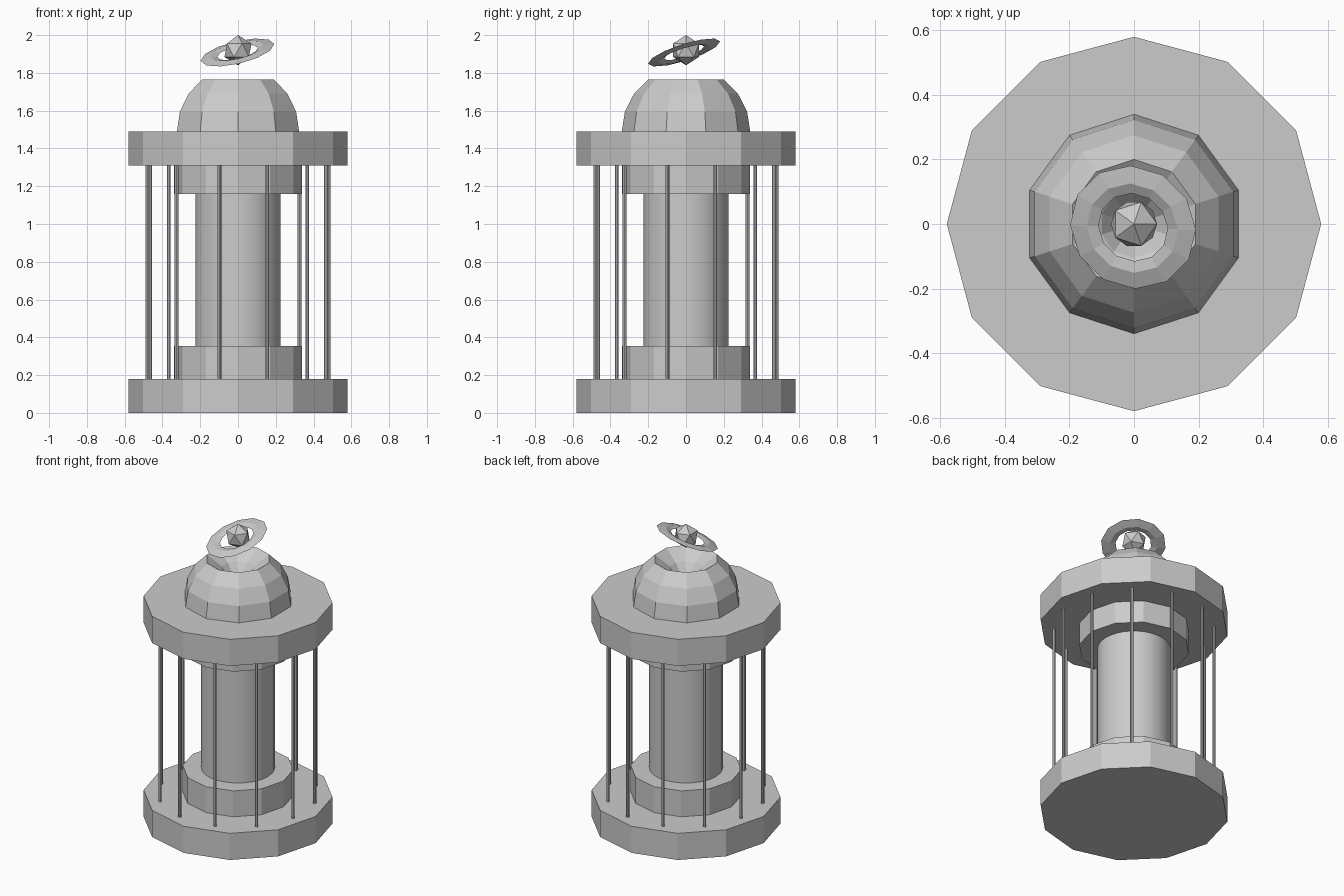
import bpy, bmesh
from math import pi, sin, cos, radians
from mathutils import Vector

if "Cube" in bpy.data.objects:
    bpy.data.objects.remove(bpy.data.objects["Cube"])


def make_object(name, bm):
    bmesh.ops.recalc_face_normals(bm, faces=bm.faces)
    mesh = bpy.data.meshes.new(name)
    bm.to_mesh(mesh)
    bm.free()
    ob = bpy.data.objects.new(name, mesh)
    bpy.context.collection.objects.link(ob)
    return ob


def lathe(name, profile, sides, start=pi / 2, closed=False):
    """Revolve (radius, z) points; open profiles get capped ends."""
    bm = bmesh.new()
    rings = [[bm.verts.new((r * cos(start + 2 * pi * i / sides),
                            r * sin(start + 2 * pi * i / sides), z))
              for i in range(sides)] for r, z in profile]
    pairs = list(zip(rings, rings[1:]))
    if closed:
        pairs.append((rings[-1], rings[0]))
    else:
        bm.faces.new(rings[0])
        bm.faces.new(rings[-1])
    for a, b in pairs:
        for i in range(sides):
            j = (i + 1) % sides
            bm.faces.new((a[i], a[j], b[j], b[i]))
    return make_object(name, bm)


def drum(name, r, z0, z1, sides):
    return lathe(name, [(r, z0), (r, z1)], sides)


def smooth(ob):
    bpy.ops.object.select_all(action='DESELECT')
    bpy.context.view_layer.objects.active = ob
    ob.select_set(True)
    bpy.ops.object.shade_smooth_by_angle(angle=radians(35))


# Base, roof slab and their collars
drum("base_slab", 0.58, 0, 0.18, 12)
drum("base_collar", 0.34, 0.18, 0.355, 12)
drum("top_collar", 0.34, 1.16, 1.31, 12)
drum("roof_slab", 0.58, 1.31, 1.49, 12)

# Round central column
smooth(drum("column", 0.225, 0.35, 1.17, 32))

# Thin cage bars around the column
for k in range(12):
    a = radians(18.4 + 30 * k)
    bar = drum(f"cage_bar_{k + 1}", 0.01, 0.17, 1.32, 8)
    bar.location = (0.49 * cos(a), 0.49 * sin(a), 0)
    smooth(bar)

# Faceted dome with a sunken bowl in its top
dome = [(0.34 * cos(radians(t)), 1.49 + 0.34 * sin(radians(t))) for t in (0, 18, 36, 54)]
lathe("dome", dome + [(0.105, 1.70), (0.06, 1.645)], 10)

# Floating gem
bm = bmesh.new()
bmesh.ops.create_icosphere(bm, subdivisions=1, radius=0.08)
make_object("gem", bm).location = (0, 0, 1.92)

# Tilted flat ring around the gem
ring = lathe("gem_ring", [(0.20, 0), (0.145, 0.01), (0.11, 0), (0.145, -0.01)], 12, closed=True)
ring.rotation_mode = 'QUATERNION'
ring.rotation_quaternion = Vector((0, 0, 1)).rotation_difference(Vector((-0.24, -0.32, 1)))
ring.location = (-0.003, -0.01, 1.908)
